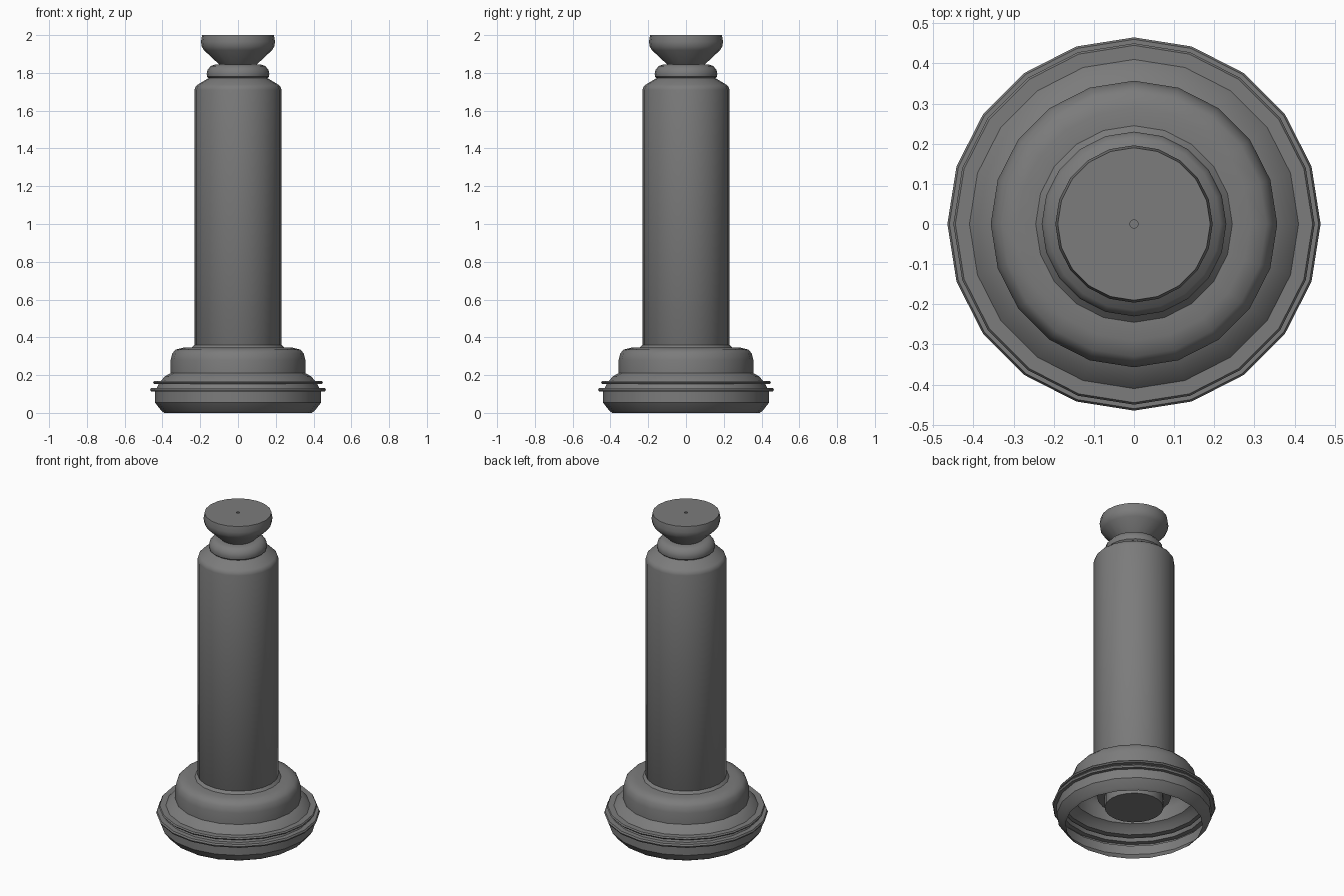
import bpy, math

if "Cube" in bpy.data.objects:
    bpy.data.objects.remove(bpy.data.objects["Cube"])

SIDES = 20

dark = bpy.data.materials.new("dark_grey")
dark.diffuse_color = (0.2, 0.2, 0.2, 1)
dark.use_nodes = True
dark.node_tree.nodes["Principled BSDF"].inputs["Base Color"].default_value = dark.diffuse_color

def lathe(name, profile, cap_start=False, cap_end=False):
    """Revolve (radius, height) points around z."""
    verts, faces = [], []
    for r, z in profile:
        for i in range(SIDES):
            a = 2 * math.pi * i / SIDES
            verts.append((r * math.cos(a), r * math.sin(a), z))
    for k in range(len(profile) - 1):
        for i in range(SIDES):
            j = (i + 1) % SIDES
            faces.append((k * SIDES + i, k * SIDES + j,
                          (k + 1) * SIDES + j, (k + 1) * SIDES + i))
    if cap_start:
        faces.append(tuple(reversed(range(SIDES))))
    if cap_end:
        n = (len(profile) - 1) * SIDES
        faces.append(tuple(range(n, n + SIDES)))
    mesh = bpy.data.meshes.new(name)
    mesh.from_pydata(verts, [], faces)
    mesh.materials.append(dark)
    obj = bpy.data.objects.new(name, mesh)
    bpy.context.collection.objects.link(obj)
    bpy.ops.object.select_all(action='DESELECT')
    obj.select_set(True)
    bpy.context.view_layer.objects.active = obj
    bpy.ops.object.shade_smooth_by_angle(angle=math.radians(35))
    return obj

# hollow base: open below, two thin flanges, rounded shoulder
lathe("base", [
    (0.39, 0.0), (0.405, 0.01), (0.44, 0.055), (0.44, 0.112),
    (0.46, 0.112), (0.465, 0.122), (0.46, 0.132), (0.43, 0.132),
    (0.42, 0.153), (0.445, 0.153), (0.45, 0.16), (0.445, 0.168),
    (0.41, 0.168), (0.385, 0.195), (0.357, 0.21), (0.357, 0.28),
    (0.348, 0.315), (0.33, 0.335), (0.29, 0.345), (0.245, 0.345),
    (0.23, 0.36)])

# shaft, closed and stepped inside the base, with rounded top shoulder
lathe("shaft", [
    (0.167, 0.11), (0.167, 0.18), (0.21, 0.18), (0.21, 0.33),
    (0.23, 0.36), (0.23, 1.71), (0.226, 1.725), (0.215, 1.737),
    (0.165, 1.767), (0.155, 1.772)], cap_start=True)

# collar between shaft and knob
lathe("collar", [
    (0.155, 1.772), (0.164, 1.78), (0.166, 1.795), (0.162, 1.815),
    (0.145, 1.836), (0.125, 1.843), (0.10, 1.845)])

# flared knob with a tiny centre dimple
lathe("knob", [
    (0.10, 1.845), (0.18, 1.92), (0.192, 1.94), (0.196, 1.965),
    (0.19, 2.0), (0.01, 2.0), (0.01, 1.99)], cap_end=True)
